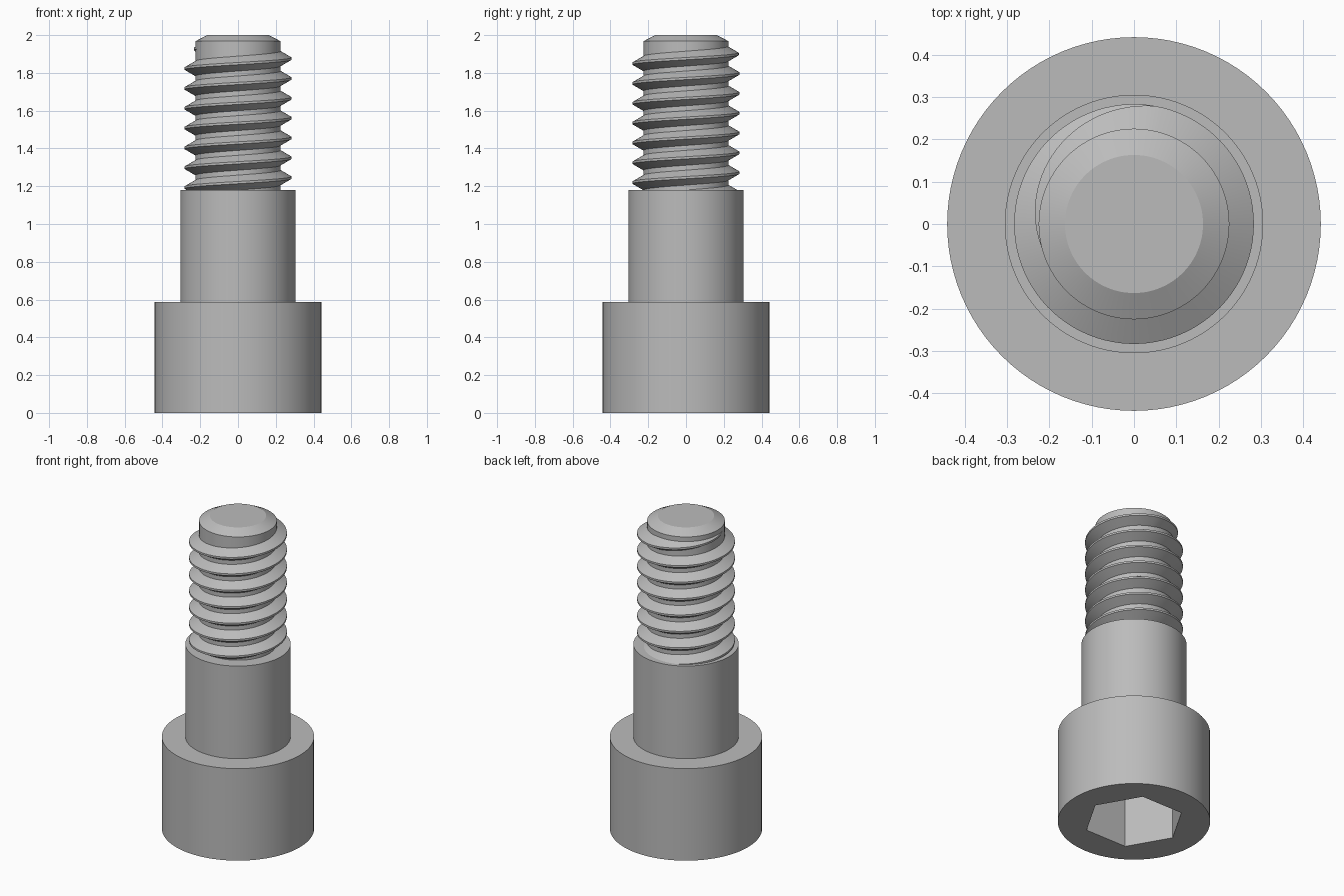
import bpy, bmesh, math
from mathutils import Matrix

cube = bpy.data.objects.get("Cube")
if cube:
    bpy.data.objects.remove(cube, do_unlink=True)

steel = bpy.data.materials.new("grey_steel")
steel.use_nodes = True
GREY = (0.5, 0.5, 0.5, 1)
steel.diffuse_color = GREY
steel.node_tree.nodes["Principled BSDF"].inputs["Base Color"].default_value = GREY

CORE, CREST, PITCH = 0.225, 0.283, 0.105
SEGMENTS = 96


def make_object(name, bm):
    bmesh.ops.recalc_face_normals(bm, faces=bm.faces)
    mesh = bpy.data.meshes.new(name)
    bm.to_mesh(mesh)
    bm.free()
    mesh.materials.append(steel)
    obj = bpy.data.objects.new(name, mesh)
    bpy.context.collection.objects.link(obj)
    return obj


def activate(obj):
    bpy.ops.object.select_all(action='DESELECT')
    obj.select_set(True)
    bpy.context.view_layer.objects.active = obj


def smooth(obj):
    activate(obj)
    bpy.ops.object.shade_smooth_by_angle(angle=math.radians(20))


def lathe(name, profile):
    """Turn a (radius, z) outline into a closed solid."""
    bm = bmesh.new()
    rings = []
    for r, z in profile:
        angles = [math.tau * i / SEGMENTS for i in range(SEGMENTS)]
        rings.append([bm.verts.new((r * math.cos(a), r * math.sin(a), z)) for a in angles])
    for low, high in zip(rings, rings[1:]):
        for i in range(SEGMENTS):
            j = (i + 1) % SEGMENTS
            bm.faces.new((low[i], low[j], high[j], high[i]))
    bm.faces.new(rings[0])
    bm.faces.new(rings[-1])
    return make_object(name, bm)


# Head, shoulder and threaded core as one turned body
body = lathe("bolt_body", [
    (0.441, 0), (0.441, 0.588), (0.305, 0.588), (0.305, 1.18),
    (CORE, 1.18), (CORE, 1.968), (0.163, 2.0)])

# Hexagonal socket cut up into the head
SOCKET_DEPTH, SOCKET_RADIUS = 0.35, 0.292
bm = bmesh.new()
bmesh.ops.create_cone(bm, cap_ends=True, segments=6, radius1=SOCKET_RADIUS,
                      radius2=SOCKET_RADIUS, depth=2 * SOCKET_DEPTH,
                      matrix=Matrix.Rotation(math.radians(30), 4, 'Z'))
# Align two corners with the x axis
first = bm.verts[:][0].co
turn = -math.atan2(first.y, first.x)
bmesh.ops.rotate(bm, verts=bm.verts, matrix=Matrix.Rotation(turn, 3, 'Z'))
cutter = make_object("socket_cutter", bm)
cutter.hide_render = True
cut = body.modifiers.new("socket", 'BOOLEAN')
cut.operation = 'DIFFERENCE'
cut.solver = 'EXACT'
cut.object = cutter
activate(body)
bpy.ops.object.modifier_apply(modifier=cut.name)
bpy.data.objects.remove(cutter, do_unlink=True)
smooth(body)


# Helical thread ridge: full depth, then fading into the core at its tip
def thread(name, start, fade, end, step=4):
    bm = bmesh.new()
    sections = []
    flat = 0.006
    root = CORE - 0.004
    for deg in range(start, end + 1, step):
        t = max(0, (deg - fade) / (end - fade))
        crest = CREST + (root + 0.001 - CREST) * t
        half = flat + (crest - root) * math.tan(math.radians(30))
        z = 1.823 + PITCH * (deg - 180) / 360
        a = math.radians(deg)
        outline = [(root, -half), (crest, -flat), (crest, flat), (root, half)]
        sections.append([bm.verts.new((r * math.cos(a), r * math.sin(a), z + dz))
                         for r, dz in outline])
    for s, n in zip(sections, sections[1:]):
        for i in range(4):
            j = (i + 1) % 4
            bm.faces.new((s[i], s[j], n[j], n[i]))
    bm.faces.new(sections[0])
    bm.faces.new(sections[-1])
    return make_object(name, bm)


smooth(thread("screw_thread", start=180 - 2340, fade=440, end=560))
